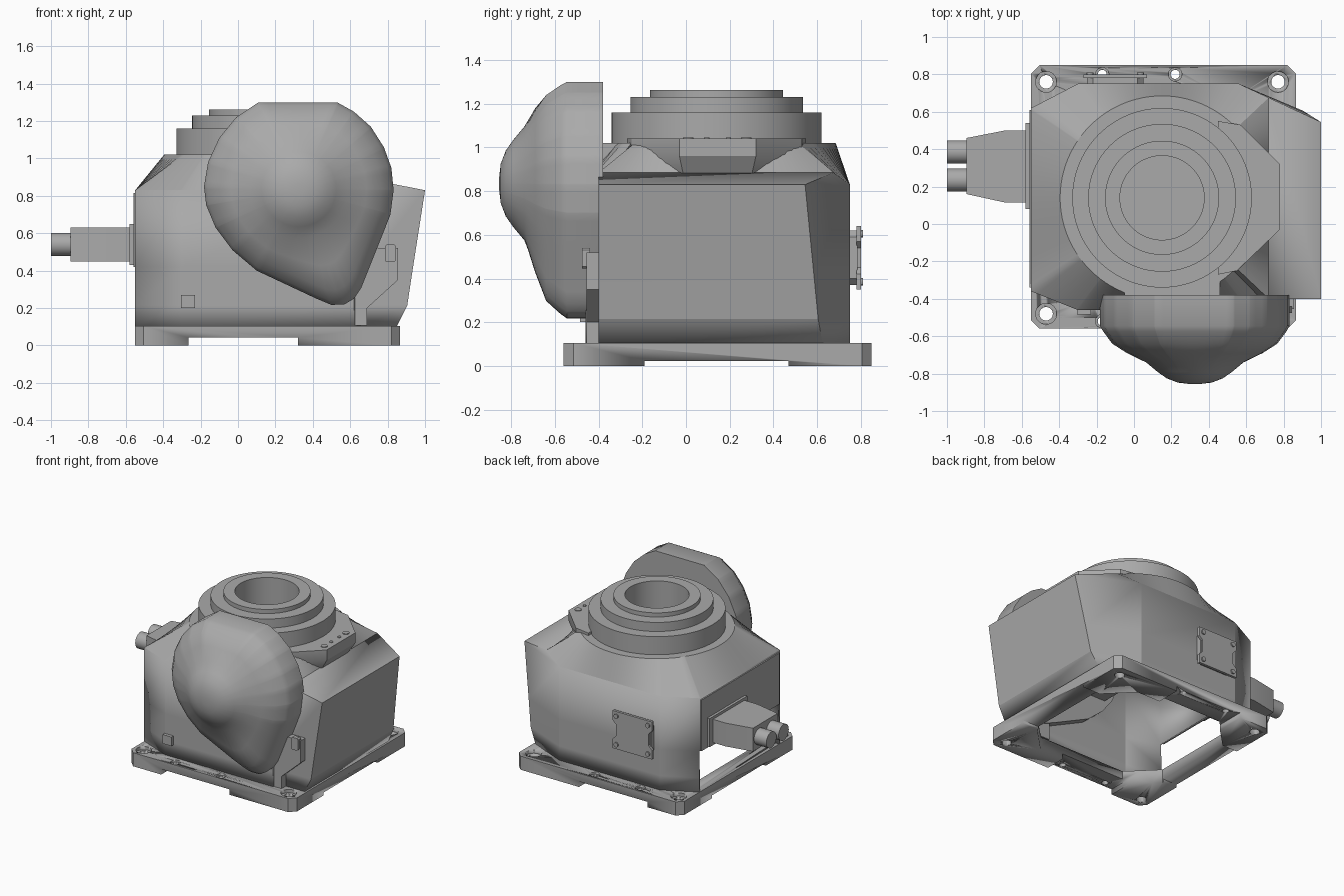
import bpy, bmesh, math
from mathutils import Vector

cube = bpy.data.objects.get("Cube")
if cube:
    bpy.data.objects.remove(cube, do_unlink=True)

GREY = bpy.data.materials.new("cast_grey")
GREY.use_nodes = True
GREY.diffuse_color = (0.4, 0.4, 0.4, 1)
GREY.node_tree.nodes["Principled BSDF"].inputs["Base Color"].default_value = (0.4, 0.4, 0.4, 1)


def finish(name, bm, angle=30):
    bmesh.ops.remove_doubles(bm, verts=bm.verts, dist=1e-4)
    bmesh.ops.recalc_face_normals(bm, faces=bm.faces)
    me = bpy.data.meshes.new(name)
    bm.to_mesh(me)
    bm.free()
    ob = bpy.data.objects.new(name, me)
    bpy.context.collection.objects.link(ob)
    me.materials.append(GREY)
    bpy.ops.object.select_all(action='DESELECT')
    ob.select_set(True)
    bpy.context.view_layer.objects.active = ob
    bpy.ops.object.shade_smooth_by_angle(angle=math.radians(angle))
    return ob


def loft(name, rings, start=True, end=True, skip=None, closed=False, angle=30):
    """Skin equal-length rings; skip(i, j) leaves a side face open."""
    bm = bmesh.new()
    vs = [[bm.verts.new(p) for p in r] for r in rings]
    n = len(vs[0])
    pairs = list(zip(vs, vs[1:])) + ([(vs[-1], vs[0])] if closed else [])
    for i, (a, b) in enumerate(pairs):
        for j in range(n):
            if not (skip and skip(i, j)):
                k = (j + 1) % n
                bm.faces.new((a[j], a[k], b[k], b[j]))
    if not closed:
        if start:
            bm.faces.new(vs[0])
        if end:
            bm.faces.new(vs[-1])
    return finish(name, bm, angle)


def prism(name, pts, axis, a, b):
    """Extrude a 2D outline along x, y or z between a and b."""
    put = {'x': lambda p, d: (d, p[0], p[1]), 'y': lambda p, d: (p[0], d, p[1]),
           'z': lambda p, d: (p[0], p[1], d)}[axis]
    return loft(name, [[put(p, d) for p in pts] for d in (a, b)])


def rect(u0, u1, v0, v1, c=0):
    if not c:
        return [(u0, v0), (u1, v0), (u1, v1), (u0, v1)]
    return [(u0 + c, v0), (u1 - c, v0), (u1, v0 + c), (u1, v1 - c),
            (u1 - c, v1), (u0 + c, v1), (u0, v1 - c), (u0, v0 + c)]


def circle(u, v, r, n=32):
    return [(u + r * math.cos(math.tau * i / n), v + r * math.sin(math.tau * i / n)) for i in range(n)]


def polar(poly, c, n):
    """Sample an outline of (u, v, extra) around c, keeping its corners."""
    angs = [math.tau * i / n for i in range(n)]
    angs += [math.atan2(p[1] - c[1], p[0] - c[0]) % math.tau for p in poly]
    out = []
    for a in sorted(set(round(a, 5) for a in angs)):
        d = (math.cos(a), math.sin(a))
        for p, q in zip(poly, poly[1:] + poly[:1]):
            e = (q[0] - p[0], q[1] - p[1])
            w = (p[0] - c[0], p[1] - c[1])
            den = d[0] * e[1] - d[1] * e[0]
            if abs(den) < 1e-9:
                continue
            r = (w[0] * e[1] - w[1] * e[0]) / den
            t = (w[0] * d[1] - w[1] * d[0]) / den
            if r > 0 and -1e-4 <= t <= 1.0001:
                out.append((d, r, p[2] + t * (q[2] - p[2])))
                break
    return out


def cut(ob, cutters):
    for c in cutters:
        c.hide_render = True
        m = ob.modifiers.new("cut", 'BOOLEAN')
        m.object, m.solver = c, 'EXACT'
        bpy.context.view_layer.objects.active = ob
        bpy.ops.object.modifier_apply(modifier=m.name)
        bpy.data.objects.remove(c, do_unlink=True)


# Base frame with open middle, underside reliefs and bolt holes
base = prism("base_frame", rect(-0.55, 0.865, -0.56, 0.85, 0.045), 'z', 0, 0.105)
cutters = [prism("cut_middle", rect(-0.43, 0.72, -0.40, 0.66, 0.2), 'z', -0.1, 0.3),
           prism("cut_front_back", rect(-0.265, 0.32, -0.7, 1.0), 'z', -0.1, 0.042),
           prism("cut_sides", rect(-0.7, 1.0, -0.19, 0.47), 'z', -0.1, 0.022)]
for x in (-0.47, 0.77):
    for y in (-0.48, 0.76):
        cutters.append(prism("cut_bolt", circle(x, y, 0.036), 'z', -0.1, 0.3))
        cutters.append(prism("cut_counterbore", circle(x, y, 0.056), 'z', 0.08, 0.3))
for x in (-0.17, 0.22):
    for y in (-0.52, 0.80):
        cutters.append(prism("cut_pin", circle(x, y, 0.024), 'z', -0.1, 0.3))
        cutters.append(prism("cut_pin_seat", circle(x, y, 0.036), 'z', 0.09, 0.3))
cut(base, cutters)


# Housing shell: open below, low opening on the left wall, sloping right lid
def outline(z, xr, yr):
    pts = [(-0.55, -0.36), (-0.3, -0.46), (0.62, -0.46), (0.68, -0.40), (xr, -0.40),
           (xr, yr), (0.56, 0.75), (-0.3, 0.75), (-0.55, 0.62)]
    return [(x, y, z) for x, y in pts]


lid = outline(0.83, 0.72, 0.675)
for i in (4, 5):
    lid[i] = (*lid[i][:2], 0.885)
body = loft("housing", [outline(0.105, 0.85, 0.625), outline(0.215, 0.905, 0.605),
                        outline(0.42, 0.936, 0.585), outline(0.83, 1.0, 0.545), lid],
            start=False, end=False, skip=lambda i, j: i < 2 and j == 8, angle=15)
shell = body.modifiers.new("wall", 'SOLIDIFY')
shell.thickness, shell.offset = 0.015, -1

# Shoulder blending the housing into the round seat
C = (0.15, 0.14)
samples = polar(lid, C, 96)
low = [(C[0] + d[0] * r, C[1] + d[1] * r, z) for d, r, z in samples]
high = [(C[0] + d[0] * min(0.545, r), C[1] + d[1] * min(0.545, r), 1.02) for d, r, z in samples]
loft("shoulder", [low, high], start=False, end=True)

# Stepped turret ring with a deep bore
steps = [(0.48, 1.0), (0.48, 1.16), (0.395, 1.16), (0.395, 1.23), (0.305, 1.23), (0.305, 1.262),
         (0.225, 1.262), (0.225, 1.03)]
loft("turret_ring", [[(x, y, z) for x, y in circle(*C, r, 96)] for r, z in steps], start=False)

# Bolted lug on the right of the turret
lug = [(0.45, 0.55), (0.45, -0.27), (0.55, -0.25), (0.78, -0.03), (0.78, 0.32), (0.57, 0.53)]
lug_low = [(x - 0.05 * (x > 0.7), y * 0.9 + 0.014) for x, y in lug]
loft("turret_lug", [[(x, y, z) for x, y in pts] for pts, z in ((lug_low, 0.88), (lug, 0.96), (lug, 1.04))])
for y, r in ((0.01, 0.024), (0.095, 0.012), (0.195, 0.012), (0.275, 0.024)):
    prism("lug_bolt", circle(0.73, y, r, 16), 'z', 1.03, 1.046)

# Neck carrying the front cover
prism("cover_neck", rect(-0.05, 0.46, -0.42, 0.0), 'z', 0.6, 1.02)

# Teardrop front cover with central dome
tear = [(0.53, 1.3), (0.62, 1.25), (0.71, 1.17), (0.78, 1.06), (0.82, 0.95), (0.832, 0.83), (0.815, 0.7),
        (0.76, 0.56), (0.66, 0.31), (0.62, 0.25), (0.57, 0.22), (0.5, 0.217), (0.42, 0.25), (0.26, 0.325),
        (0.1, 0.4), (-0.03, 0.51), (-0.12, 0.63), (-0.17, 0.75), (-0.182, 0.85), (-0.16, 0.98),
        (-0.1, 1.11), (-0.01, 1.22), (0.11, 1.3)]
D = (0.325, 0.835)
samples = polar([(x, z, 0) for x, z in tear], D, 72)
layers = [(-0.38, 1, 0), (-0.545, 1, 0), (-0.575, 0.965, 0), (-0.64, 0.87, 0), (-0.69, 0.45, 0.135),
          (-0.74, 0, 0.26), (-0.79, 0, 0.2), (-0.825, 0, 0.15), (-0.848, 0, 0.09), (-0.855, 0, 0.03)]
loft("front_cover", [[(D[0] + d[0] * (r * s + k), y, D[1] + d[1] * (r * s + k)) for d, r, _ in samples]
                     for y, s, k in layers], angle=35)

# Front brackets and small fittings
prism("front_bracket", [(0.45, 0.106), (0.69, 0.106), (0.69, 0.2), (0.855, 0.35), (0.855, 0.52),
                        (0.45, 0.52)], 'y', -0.455, -0.39)
prism("bracket_clip", rect(0.785, 0.845, 0.445, 0.54, 0.01), 'y', -0.475, -0.44)
prism("front_stud", rect(-0.305, -0.23, 0.2, 0.27), 'y', -0.485, -0.45)

# Left wall panel, plug housing and cable glands
prism("left_panel", rect(-0.34, 0.61, 0.42, 0.815), 'x', -0.56, -0.54)
prism("plug_flange", rect(0.08, 0.54, 0.43, 0.65), 'x', -0.58, -0.55)
prism("plug_housing", [(-0.57, 0.115), (-0.69, 0.115), (-0.895, 0.16), (-0.895, 0.46), (-0.69, 0.5),
                       (-0.57, 0.5)], 'z', 0.45, 0.63)
for y in (0.235, 0.385):
    prism("cable_gland", circle(y, 0.54, 0.062), 'x', -1.0, -0.88)

# Back terminal plate with notched sides, rim and screws
prism("terminal_seat", rect(-0.25, 0.05, 0.37, 0.62, 0.03), 'y', 0.74, 0.785)
prism("terminal_plate", [(-0.27, 0.35), (0.07, 0.35), (0.07, 0.42), (0.04, 0.45), (0.04, 0.54), (0.07, 0.57),
                         (0.07, 0.64), (-0.27, 0.64), (-0.27, 0.57), (-0.24, 0.54), (-0.24, 0.45),
                         (-0.27, 0.42)], 'y', 0.78, 0.80)
for x in (-0.235, 0.035):
    for z in (0.385, 0.605):
        prism("terminal_screw", circle(x, z, 0.018, 12), 'y', 0.79, 0.81)
